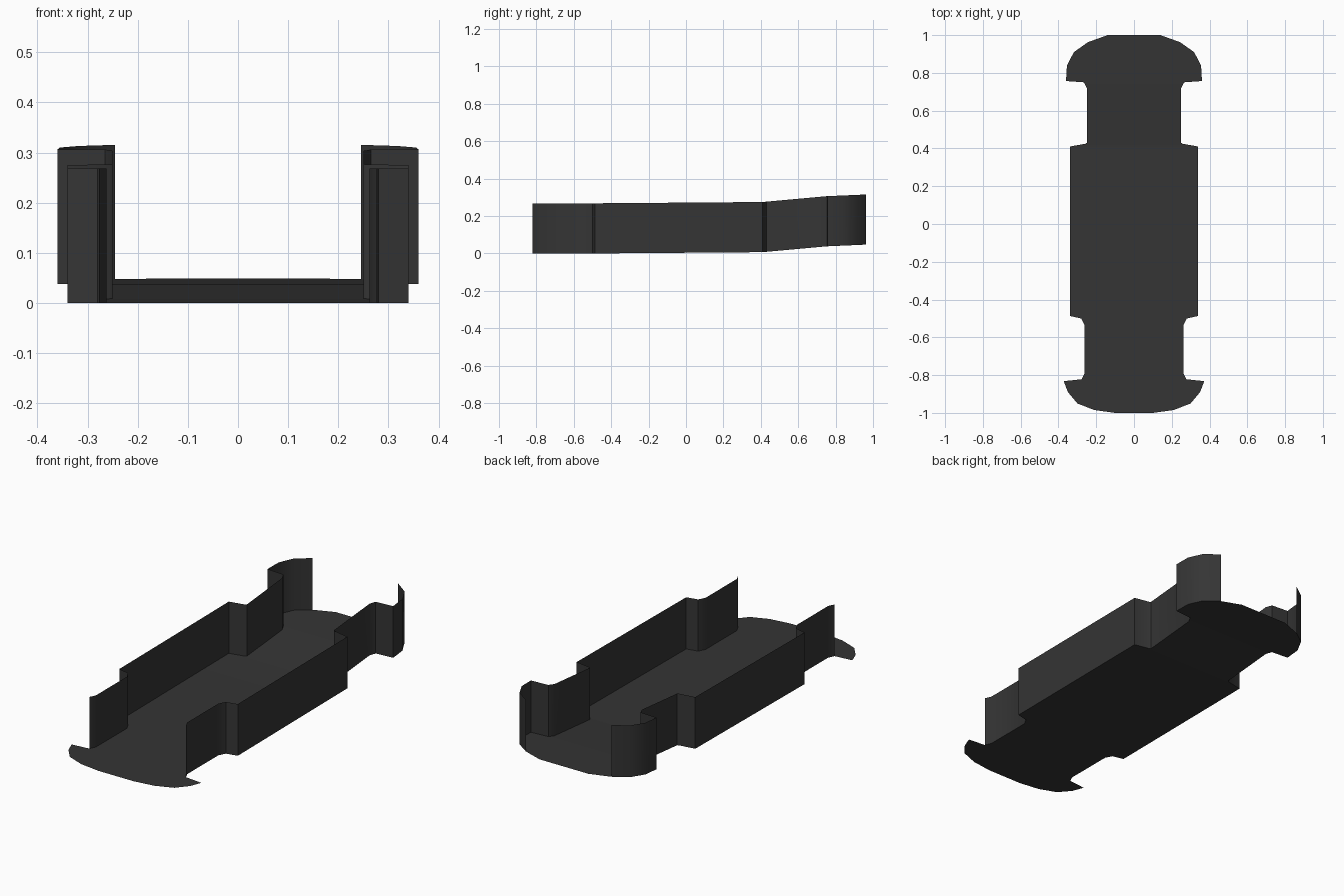
import bpy, bmesh
from math import radians

if "Cube" in bpy.data.objects:
    bpy.data.objects.remove(bpy.data.objects["Cube"])

WALL_HEIGHT = 0.268

# Half outline (x, y) running from the front lip to the rear lip
OUTLINE = [(0.10, -1.0), (0.21, -0.985), (0.30, -0.95), (0.35, -0.89),
           (0.372, -0.832),
           (0.277, -0.822), (0.262, -0.79), (0.262, -0.535), (0.28, -0.50),
           (0.34, -0.487), (0.34, -0.2), (0.34, 0.41), (0.257, 0.425),
           (0.25, 0.43), (0.25, 0.72), (0.265, 0.75), (0.36, 0.757),
           (0.355, 0.84), (0.318, 0.91), (0.245, 0.962),
           (0.14, 1.0)]
WALL = OUTLINE[5:20]   # walls stop short of both lips

# Side profile (y, z): flat floor that kicks up towards the back
PROFILE = [(-1.0, 0.0), (-0.5, 0.0), (0.41, 0.007), (0.75, 0.038), (1.0, 0.049)]


def floor_z(y):
    for (y0, z0), (y1, z1) in zip(PROFILE, PROFILE[1:]):
        if y <= y1:
            return z0 + (z1 - z0) * (y - y0) / (y1 - y0)
    return PROFILE[-1][1]


dark = bpy.data.materials.new("dark_grey")
dark.diffuse_color = (0.035, 0.035, 0.035, 1)
dark.use_nodes = True
dark.node_tree.nodes["Principled BSDF"].inputs["Base Color"].default_value = dark.diffuse_color


def strip(name, pairs):
    """Sheet of quads joining successive pairs of points."""
    bm = bmesh.new()
    rows = [[bm.verts.new(p) for p in pair] for pair in pairs]
    for (a, b), (c, d) in zip(rows, rows[1:]):
        bm.faces.new((a, b, d, c))
    bm.normal_update()
    mesh = bpy.data.meshes.new(name)
    bm.to_mesh(mesh)
    bm.free()
    mesh.materials.append(dark)
    mesh.shade_smooth()
    mesh.set_sharp_from_angle(angle=radians(30))
    obj = bpy.data.objects.new(name, mesh)
    bpy.context.collection.objects.link(obj)
    return obj


# Floor pan: one cross row per outline point
strip("floor_pan", [((-x, y, floor_z(y)), (x, y, floor_z(y))) for x, y in OUTLINE])

# Side walls: upright sheet following the outline, mirrored across x
walls = strip("side_walls", [((x, y, floor_z(y) + WALL_HEIGHT), (x, y, floor_z(y)))
                             for x, y in reversed(WALL)])
mirror = walls.modifiers.new("Mirror", 'MIRROR')
mirror.use_axis = (True, False, False)
mirror.use_mirror_merge = False
